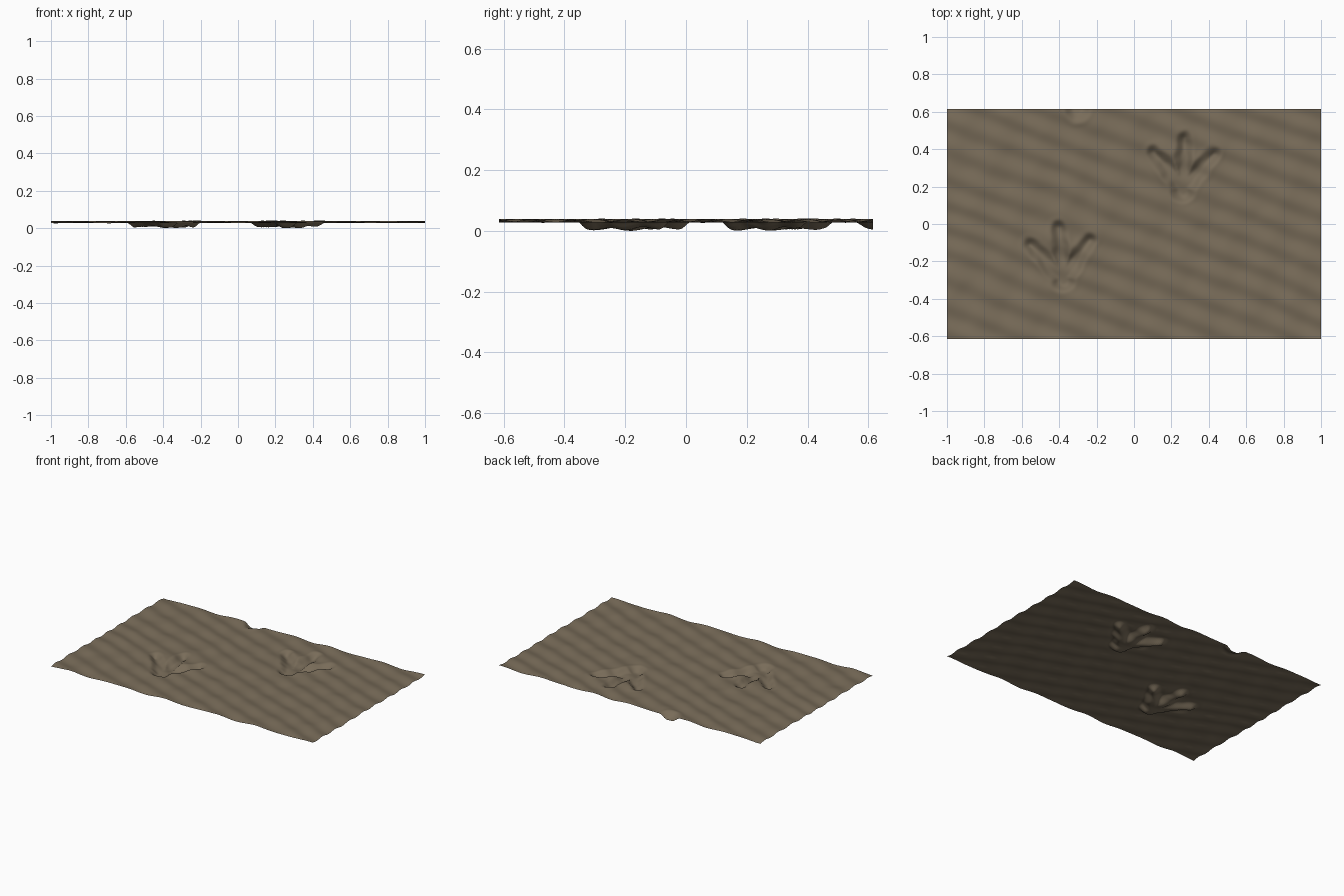
import bpy, bmesh, math
from mathutils import Vector, noise

if "Cube" in bpy.data.objects:
    bpy.data.objects.remove(bpy.data.objects["Cube"])

HX, HY = 1.0, 0.615
NX, NY = 220, 135


def smooth(a, b, v):
    t = max(0.0, min(1.0, (v - a) / (b - a)))
    return t * t * (3 - 2 * t)


# Three-toed track: capsules (start, end, start radius, end radius) from the heel
TOES = [((0, -0.13), (0.0, 0.15), 0.055, 0.03),
        ((0, -0.11), (-0.16, 0.07), 0.055, 0.028),
        ((0, -0.11), (0.16, 0.07), 0.055, 0.028)]
# Track centres and turn angles
TRACKS = [(-0.39, -0.17, 0.08), (0.265, 0.31, -0.03), (-0.31, 0.74, 0.05)]


def track_distance(x, y):
    best = 9.0
    for cx, cy, ang in TRACKS:
        dx, dy = x - cx, y - cy
        c, s = math.cos(ang), math.sin(ang)
        p = Vector((c * dx + s * dy, -s * dx + c * dy))
        for a, b, ra, rb in TOES:
            a, b = Vector(a), Vector(b)
            d = b - a
            t = max(0, min(1, (p - a).dot(d) / d.length_squared))
            best = min(best, (p - a - d * t).length - (ra + (rb - ra) * t))
    return best


def height(x, y):
    n = noise.noise(Vector((x * 2.5, y * 2.5, 1)))
    # Slanted sand ripples with a finer cross ripple
    phase = (0.36 * x + 0.93 * y) * 2 * math.pi / 0.13 + n * 1.1
    z = 0.0375 + 0.0042 * math.sin(phase)
    z += 0.0018 * math.sin(x * 27 - y * 9 + n) + 0.001 * noise.noise(Vector((x * 14, y * 14, 5)))
    # Pressed track with a soft raised lip
    d = track_distance(x, y) + 0.008 * noise.noise(Vector((x * 18, y * 18, 9)))
    press = 1 - smooth(-0.035, 0.015, d)
    z -= press * (0.026 + 0.004 * noise.noise(Vector((x * 12, y * 12, 3))))
    z += 0.002 * math.exp(-((d - 0.02) / 0.014) ** 2)
    return max(0.003, min(0.045, z))


# Ground sheet
bm = bmesh.new()
bmesh.ops.create_grid(bm, x_segments=NX, y_segments=NY, size=1.0)
for v in bm.verts:
    v.co.y *= HY
    v.co.z = height(v.co.x, v.co.y)
low = min(v.co.z for v in bm.verts)
for v in bm.verts:
    v.co.z -= low
for f in bm.faces:
    f.smooth = True
mesh = bpy.data.meshes.new("tracked_ground")
bm.to_mesh(mesh)
bm.free()
ground = bpy.data.objects.new("tracked_ground", mesh)
bpy.context.collection.objects.link(ground)

# Dry mud colour
mat = bpy.data.materials.new("dry_mud")
mat.diffuse_color = (0.19, 0.15, 0.10, 1)
mat.use_nodes = True
mat.node_tree.nodes["Principled BSDF"].inputs["Base Color"].default_value = mat.diffuse_color
mesh.materials.append(mat)
